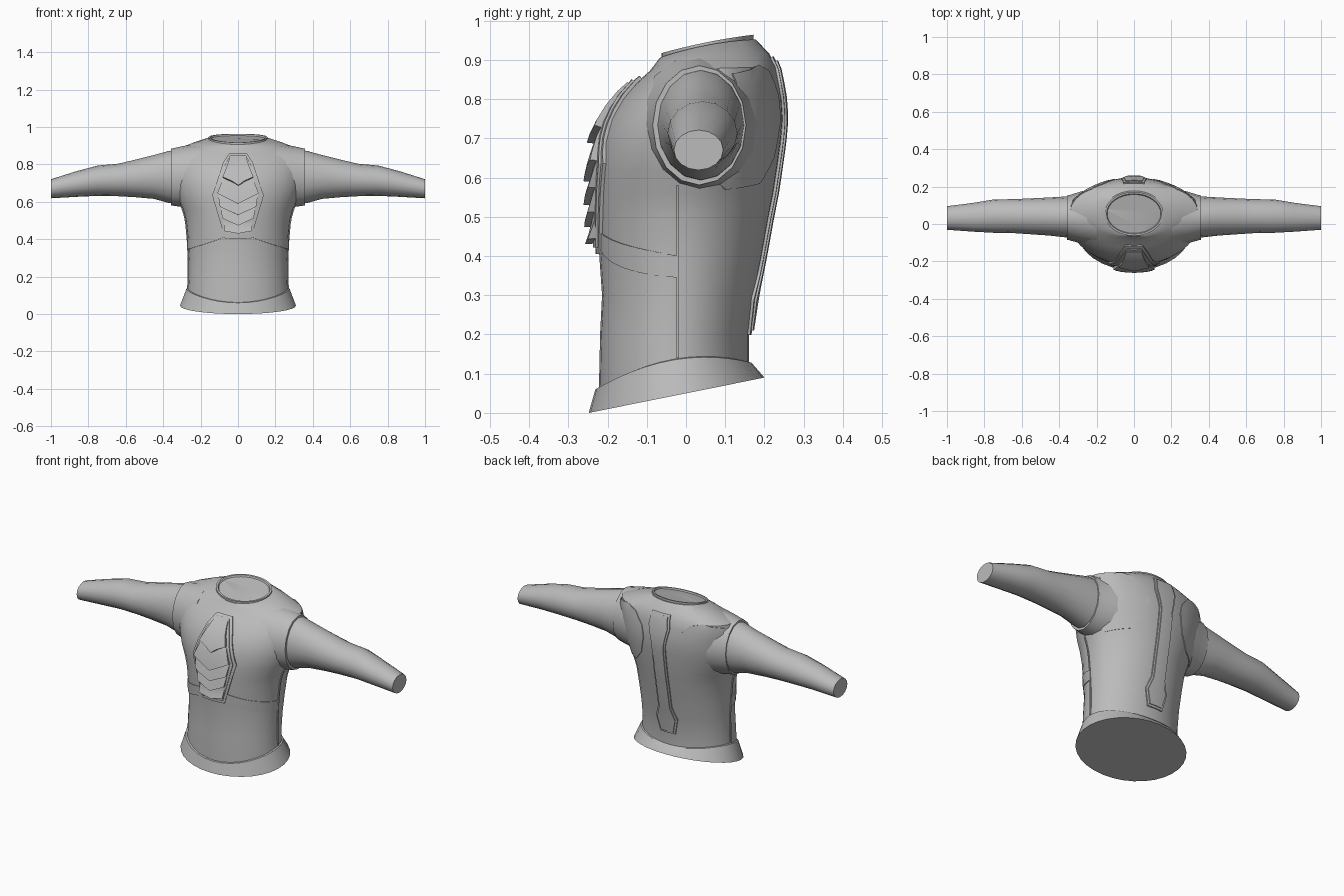
import bpy, bmesh, math
from mathutils import Vector
from mathutils.bvhtree import BVHTree

cube = bpy.data.objects.get("Cube")
if cube:
    bpy.data.objects.remove(cube)

grey = bpy.data.materials.new("jacket_grey")
grey.use_nodes = True
grey.diffuse_color = (0.5, 0.5, 0.5, 1)
grey.node_tree.nodes["Principled BSDF"].inputs["Base Color"].default_value = (0.5, 0.5, 0.5, 1)


def finish(name, bm, angle=35):
    bmesh.ops.recalc_face_normals(bm, faces=bm.faces)
    mesh = bpy.data.meshes.new(name)
    bm.to_mesh(mesh)
    bm.free()
    mesh.materials.append(grey)
    obj = bpy.data.objects.new(name, mesh)
    bpy.context.collection.objects.link(obj)
    bpy.ops.object.select_all(action="DESELECT")
    obj.select_set(True)
    bpy.context.view_layer.objects.active = obj
    bpy.ops.object.shade_smooth_by_angle(angle=math.radians(angle))
    return obj


def loft(rings):
    """Skin closed rings of points and cap both ends."""
    bm = bmesh.new()
    rows = [[bm.verts.new(p) for p in ring] for ring in rings]
    n = len(rows[0])
    for a, b in zip(rows, rows[1:]):
        for i in range(n):
            bm.faces.new((a[i], a[(i + 1) % n], b[(i + 1) % n], b[i]))
    bm.faces.new(rows[0])
    bm.faces.new(rows[-1])
    return bm


def body_ring(half, front, back, zf, zs=None, zb=None, n=32):
    """Oval ring whose height differs at the front, side and back."""
    zs, zb = (zf, zf) if zs is None else (zs, zb)
    ring = []
    for i in range(n):
        t = math.tau * i / n
        s, mid = math.sin(t), (zf + zb) / 2
        ring.append((half * math.cos(t), (front + back) / 2 + (back - front) / 2 * s,
                     mid + (zb - zf) / 2 * s + (zs - mid) * math.cos(t) ** 2))
    return ring


# Torso with flared hem and recessed neck opening
torso_rings = [body_ring(*r) for r in (
    (.31, -.248, .2, 0, .045, .09),
    (.276, -.231, .167, .06, .135, .128),
    (.268, -.222, .16, .062, .137, .13),
    (.265, -.219, .16, .2),
    (.264, -.214, .175, .3),
    (.27, -.221, .195, .4),
    (.28, -.226, .213, .5),
    (.297, -.227, .225, .56),
    (.323, -.226, .234, .62),
    (.345, -.218, .244, .69),
    (.352, -.197, .249, .75),
    (.353, -.165, .246, .8),
    (.352, -.128, .239, .84),
    (.34, -.092, .23, .872, .878, .882),
    (.25, -.076, .212, .893, .912, .916),
    (.165, -.066, .178, .906, .938, .952))]
torso_bm = loft(torso_rings)
bmesh.ops.recalc_face_normals(torso_bm, faces=torso_bm.faces)
surface = BVHTree.FromBMesh(torso_bm)
finish("torso", torso_bm)

# Collar rim with a sunken flat fill
finish("collar", loft([body_ring(*r) for r in (
    (.158, -.063, .172, .9, .93, .945),
    (.158, -.063, .172, .917, .945, .964),
    (.147, -.053, .162, .918, .945, .962),
    (.143, -.049, .158, .911, .937, .954))]))


# Sleeves and shoulders: stations of x, centre y, centre z, radius y, radius z
def arm_ring(x, yc, zc, ry, rz, side, n=16):
    return [(x * side, yc + ry * math.cos(math.tau * i / n),
             zc + rz * math.sin(math.tau * i / n)) for i in range(n)]


SHOULDER = ((.2, .035, .735, .16, .178), (.29, .035, .735, .137, .164),
            (.345, .034, .733, .121, .154), (.357, .034, .733, .119, .152),
            (.357, .034, .733, .105, .135))
SLEEVE = ((.33, .037, .734, .112, .143), (.37, .038, .733, .109, .139),
          (.45, .04, .733, .102, .117), (.55, .041, .725, .096, .1),
          (.64, .042, .717, .091, .087), (.75, .042, .713, .089, .081),
          (.86, .036, .696, .077, .069), (1, .032, .67, .063, .051))
for label, side in (("left", 1), ("right", -1)):
    finish(label + "_shoulder", loft([arm_ring(*r, side) for r in SHOULDER]))
    finish(label + "_sleeve", loft([arm_ring(*r, side) for r in SLEEVE]))


def drape(x, z, facing, lift):
    """Point above the torso, found by looking straight along y."""
    hit, normal, _, _ = surface.ray_cast(Vector((x, facing * 2, z)), Vector((0, -facing, 0)))
    if hit is None:
        hit, normal, _, _ = surface.find_nearest(Vector((x, facing * .1, z)))
    return hit + normal * lift


def plate(name, outline, facing, height, step=.035):
    """Flat outline of x, z points laid over the torso and thickened."""
    bm = bmesh.new()
    bm.faces.new([bm.verts.new((x, 0, z)) for x, z in outline])
    for axis in (0, 2):
        normal = Vector((axis == 0, 0, axis == 2))
        for k in range(-10, 29):
            geom = bm.verts[:] + bm.edges[:] + bm.faces[:]
            bmesh.ops.bisect_plane(bm, geom=geom, plane_co=normal * k * step, plane_no=normal)
    top = bm.verts[:]
    extra = bmesh.ops.extrude_face_region(bm, geom=bm.faces[:], use_keep_orig=True)["geom"]
    raised = {v for v in extra if isinstance(v, bmesh.types.BMVert)}
    for v in bm.verts:
        x, z = v.co.x, v.co.z
        lift = height(x, z) if callable(height) else height
        v.co = drape(x, z, facing, lift if v in raised else -.006)
    return finish(name, bm, 25)


def mirrored(half):
    return half + [(-x, z) for x, z in reversed(half)]


# Chest frame, in two steps
plate("chest_frame", mirrored([(.048, .852), (.078, .805), (.135, .635), (.068, .405)]), -1, .009)
plate("chest_inset", mirrored([(.04, .84), (.066, .795), (.119, .635), (.06, .422)]), -1, .015)


# Overlapping chest scales, each standing proud at its lower chevron edge
def scale_width(z):
    if z > .635:
        return .105 - (z - .635) * .33
    return .105 - (.635 - z) * .24


TIPS = (.79, .685, .59, .53, .475, .432)
for i, (upper, lower) in enumerate(zip(TIPS, TIPS[1:])):
    rise = .5 if i < 4 else .2
    top_rise = .5 if i else 0
    wt, wb = scale_width(upper + .04), scale_width(lower + .04)
    if i == 0:
        wt, upper = .04, .83
    shape = [(0, upper), (wt, upper + wt * top_rise), (wb, lower + wb * rise), (0, lower),
             (-wb, lower + wb * rise), (-wt, upper + wt * top_rise)]

    def lift(x, z, upper=upper, lower=lower, rise=rise):
        t = (upper + rise * abs(x) - z) / (upper - lower)
        return .017 + .018 * max(0, min(1, t))
    plate("chest_scale_%d" % (i + 1), shape, -1, lift)

# Spine strip, with a narrower raised layer
plate("spine_base", mirrored([(.055, .905), (.066, .835), (.042, .73), (.042, .36),
                              (.066, .29), (.046, .2)]), 1, .007)
plate("spine_strip", mirrored([(.045, .893), (.055, .835), (.032, .727), (.032, .357),
                               (.054, .288), (.037, .212)]), 1, .012)

# Shoulder blade panels
BLADE = [(.325, .865), (.23, .885), (.17, .87), (.115, .81), (.1, .75),
         (.125, .65), (.18, .585), (.27, .57), (.315, .61)]
for label, side in (("left", 1), ("right", -1)):
    plate(label + "_blade_panel", [(x * side, z) for x, z in BLADE], 1, .004)


def band(name, stops, height, side, rows=6):
    """Strip around the torso from stops of angle, lower z and upper z."""
    loops = []
    for angle, low, high in stops:
        a = math.radians(angle)
        out = Vector((math.cos(a) * side, math.sin(a), 0))
        line = []
        for lift in (height, -.006):
            heights = [low + (high - low) * k / rows for k in range(rows + 1)]
            for z in heights if lift > 0 else reversed(heights):
                centre = Vector((0, -.02, z))
                hit = surface.ray_cast(centre + out * 2, -out)[0]
                line.append(hit + out * lift)
        loops.append(line)
    finish(name, loft(loops), 25)


# Side straps and seams
for label, side in (("left", 1), ("right", -1)):
    strap = [(-6 * k, .345 + .07 * (k / 12) ** 1.5, .4 + .062 * (k / 12)) for k in range(13)]
    band(label + "_side_strap", strap, .004, side)
    band(label + "_side_seam", [(-1, .14, .58), (.5, .14, .58)], .005, side, 14)
